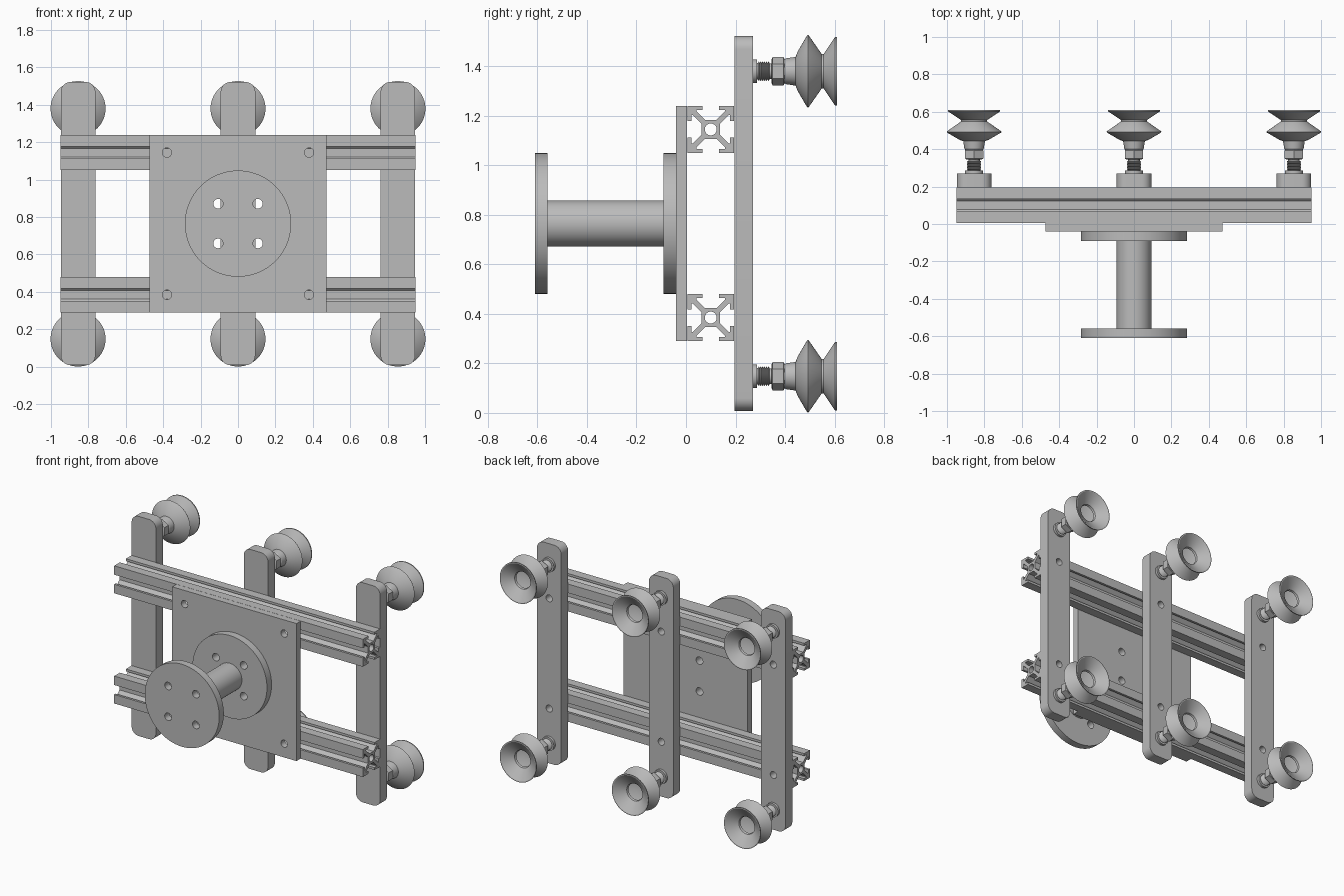
import bpy, bmesh
from math import sin, cos, pi, radians
from mathutils import Matrix, Vector

if "Cube" in bpy.data.objects:
    bpy.data.objects.remove(bpy.data.objects["Cube"])

GREY = (0.5, 0.5, 0.5, 1.0)
metal = bpy.data.materials.new("plain grey")
metal.use_nodes = True
metal.diffuse_color = GREY
metal.node_tree.nodes["Principled BSDF"].inputs["Base Color"].default_value = GREY

MID_Z = 0.765
FACING = Matrix.Rotation(radians(90), 4, 'X')              # outline in x, z
ALONG_X = Matrix(((0, 0, 1, 0), (1, 0, 0, 0), (0, 1, 0, 0), (0, 0, 0, 1)))  # outline in y, z


def finish(name, bm):
    bmesh.ops.remove_doubles(bm, verts=bm.verts, dist=0.0001)
    bmesh.ops.recalc_face_normals(bm, faces=bm.faces)
    mesh = bpy.data.meshes.new(name)
    bm.to_mesh(mesh)
    bm.free()
    mesh.materials.append(metal)
    obj = bpy.data.objects.new(name, mesh)
    bpy.context.collection.objects.link(obj)
    bpy.ops.object.select_all(action='DESELECT')
    obj.select_set(True)
    bpy.context.view_layer.objects.active = obj
    bpy.ops.object.shade_smooth_by_angle(angle=radians(28))
    return obj


def copy_at(obj, name, location):
    twin = bpy.data.objects.new(name, obj.data)
    twin.location = location
    bpy.context.collection.objects.link(twin)
    return twin


def circle(r, cx=0, cy=0, n=32):
    return [(cx + r * cos(2 * pi * i / n), cy + r * sin(2 * pi * i / n)) for i in range(n)]


def rounded_rect(hw, hh, r, n=8):
    pts = []
    for k, (sx, sy) in enumerate(((1, 1), (-1, 1), (-1, -1), (1, -1))):
        for i in range(n + 1):
            a = (k + i / n) * pi / 2
            pts.append((sx * (hw - r) + r * cos(a), sy * (hh - r) + r * sin(a)))
    return pts


def extrude(name, outlines, depth, turn, location):
    """Solid from an outer outline followed by hole outlines."""
    curve = bpy.data.curves.new(name, 'CURVE')
    curve.dimensions = '2D'
    curve.fill_mode = 'BOTH'
    curve.extrude = depth / 2
    for pts in outlines:
        spline = curve.splines.new('POLY')
        spline.points.add(len(pts) - 1)
        for p, (x, y) in zip(spline.points, pts):
            p.co = (x, y, 0, 1)
        spline.use_cyclic_u = True
    temp = bpy.data.objects.new(name + " outline", curve)
    bpy.context.collection.objects.link(temp)
    bpy.context.view_layer.update()
    graph = bpy.context.evaluated_depsgraph_get()
    mesh = bpy.data.meshes.new_from_object(temp.evaluated_get(graph))
    bm = bmesh.new()
    bm.from_mesh(mesh)
    bm.transform(turn)
    bpy.data.objects.remove(temp)
    bpy.data.curves.remove(curve)
    bpy.data.meshes.remove(mesh)
    obj = finish(name, bm)
    obj.location = location
    return obj


def lathe(bm, profile, sides):
    """Revolve (y, radius) points around the y axis; ends are closed."""
    rings = []
    for y, r in profile:
        rings.append([bm.verts.new((r * sin(2 * pi * i / sides), y, r * cos(2 * pi * i / sides)))
                      for i in range(sides)])
    for a, b in zip(rings, rings[1:]):
        for i in range(sides):
            j = (i + 1) % sides
            bm.faces.new((a[i], a[j], b[j], b[i]))
    bm.faces.new(rings[0])
    bm.faces.new(rings[-1])


# Robot flange: two drilled discs joined by a round post
bolt_holes = [circle(0.026, sx * 0.106, sz * 0.106, 24) for sx in (-1, 1) for sz in (-1, 1)]
disc = [circle(0.284, n=96)] + bolt_holes
extrude("front_flange", disc, 0.05, FACING, (0, -0.585, MID_Z))
extrude("rear_flange", disc, 0.05, FACING, (0, -0.065, MID_Z))
extrude("flange_post", [circle(0.093, n=64)], 0.47, FACING, (0, -0.325, MID_Z))

# Square mounting plate with corner holes
corner_holes = [circle(0.025, sx * 0.38, sz * 0.38, 24) for sx in (-1, 1) for sz in (-1, 1)]
plate = [(-0.474, -0.474), (0.474, -0.474), (0.474, 0.474), (-0.474, 0.474)]
extrude("mounting_plate", [plate] + bolt_holes + corner_holes, 0.045, FACING, (0, -0.0175, MID_Z))

# Slotted rails: one eighth of the section, mirrored and turned
half = [(0.24, 0.40), (0.61, 0.77), (0.61, 0.83), (0.35, 0.83), (0.35, 1.0)]
quarter = half + [(1.0, 1.0)] + [(y, x) for x, y in reversed(half)]
section = []
for k in range(4):
    turn = Matrix.Rotation(-k * pi / 2, 2)
    section += [tuple(turn @ Vector(p) * 0.0945) for p in quarter]
lower = extrude("lower_rail", [section, circle(0.024)], 1.896, ALONG_X, (0, 0.1, MID_Z - 0.38))
copy_at(lower, "upper_rail", (0, 0.1, MID_Z + 0.38))

# Upright bars with rounded ends and bolt holes over the rails
bar = [rounded_rect(0.0925, 0.757, 0.052)] + [circle(0.024, 0, s * 0.38, 24) for s in (-1, 1)]
columns = (("right", -0.855), ("middle", 0), ("left", 0.855))
first_bar = extrude("right_bar", bar, 0.075, FACING, (-0.855, 0.2325, MID_Z))
for side, x in columns[1:]:
    copy_at(first_bar, side + "_bar", (x, 0.2325, MID_Z))

# Threaded fitting: collar, ribbed thread and neck
fitting = [(0.268, 0.048), (0.287, 0.048), (0.287, 0.034)]
for i in range(6):
    y = 0.29 + i * 0.008
    fitting += [(y, 0.034), (y + 0.004, 0.039)]
fitting += [(0.338, 0.031), (0.352, 0.031)]
# Bellows cup: outside, lip, then the hollow inside
cup = [(0.395, 0.046), (0.403, 0.052), (0.443, 0.058), (0.45, 0.078), (0.488, 0.143),
       (0.492, 0.147), (0.497, 0.143), (0.548, 0.07), (0.556, 0.07), (0.602, 0.139),
       (0.609, 0.139), (0.609, 0.132), (0.56, 0.06), (0.546, 0.056), (0.498, 0.125),
       (0.49, 0.125), (0.465, 0.07), (0.46, 0.01)]
nut = [(0.345, 0.046), (0.35, 0.057), (0.394, 0.057), (0.4, 0.046)]


def build(name, profile, sides):
    bm = bmesh.new()
    lathe(bm, profile, sides)
    return finish(name, bm)


parts = [build("threaded_fitting", fitting, 32), build("hex_nut", nut, 6),
         build("suction_cup", cup, 64)]
for side, x in columns:
    for level, s in (("lower", -1), ("upper", 1)):
        spot = (x, 0, MID_Z - 0.001 + s * 0.616)
        for part in parts:
            copy_at(part, f"{side}_{level}_{part.name}", spot)
for part in parts:
    bpy.data.objects.remove(part)
